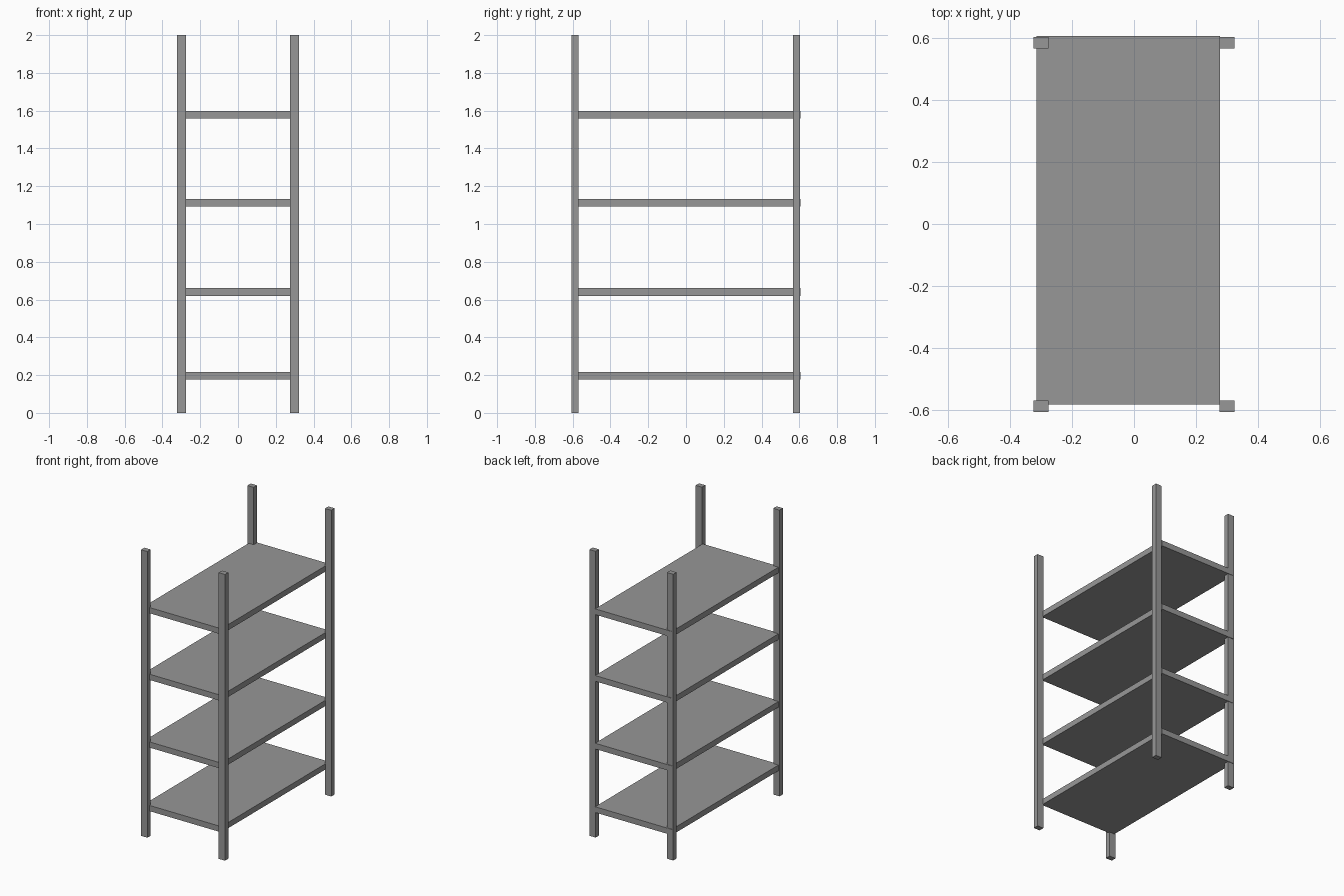
import bpy

cube = bpy.data.objects.get("Cube")
if cube:
    bpy.data.objects.remove(cube, do_unlink=True)

# Single grey metal finish
grey = bpy.data.materials.new("grey_metal")
grey.use_nodes = True
colour = (0.31, 0.31, 0.31, 1)
grey.diffuse_color = colour
grey.node_tree.nodes["Principled BSDF"].inputs["Base Color"].default_value = colour


def box(name, low, high):
    """Flat-sided box between two opposite corners."""
    centre = [(a + b) / 2 for a, b in zip(low, high)]
    bpy.ops.mesh.primitive_cube_add(size=1, location=centre)
    obj = bpy.context.object
    obj.name = name
    obj.scale = [b - a for a, b in zip(low, high)]
    bpy.ops.object.transform_apply(location=False, rotation=False, scale=True)
    obj.data.materials.append(grey)
    return obj


# Corner posts
POST_X, POST_Y, HEIGHT = 0.048, 0.037, 2.0
for side, x in (("right", -0.324), ("left", 0.276)):
    for end, y in (("front", -0.607), ("back", 0.567)):
        box(f"{end}_{side}_post", (x, y, 0), (x + POST_X, y + POST_Y, HEIGHT))

# Shelves, set slightly towards the right and back of the frame
THICKNESS = 0.04
for number, top in enumerate((0.216, 0.66, 1.133, 1.599), start=1):
    box(f"shelf_{number}", (-0.315, -0.582, top - THICKNESS), (0.278, 0.607, top))
